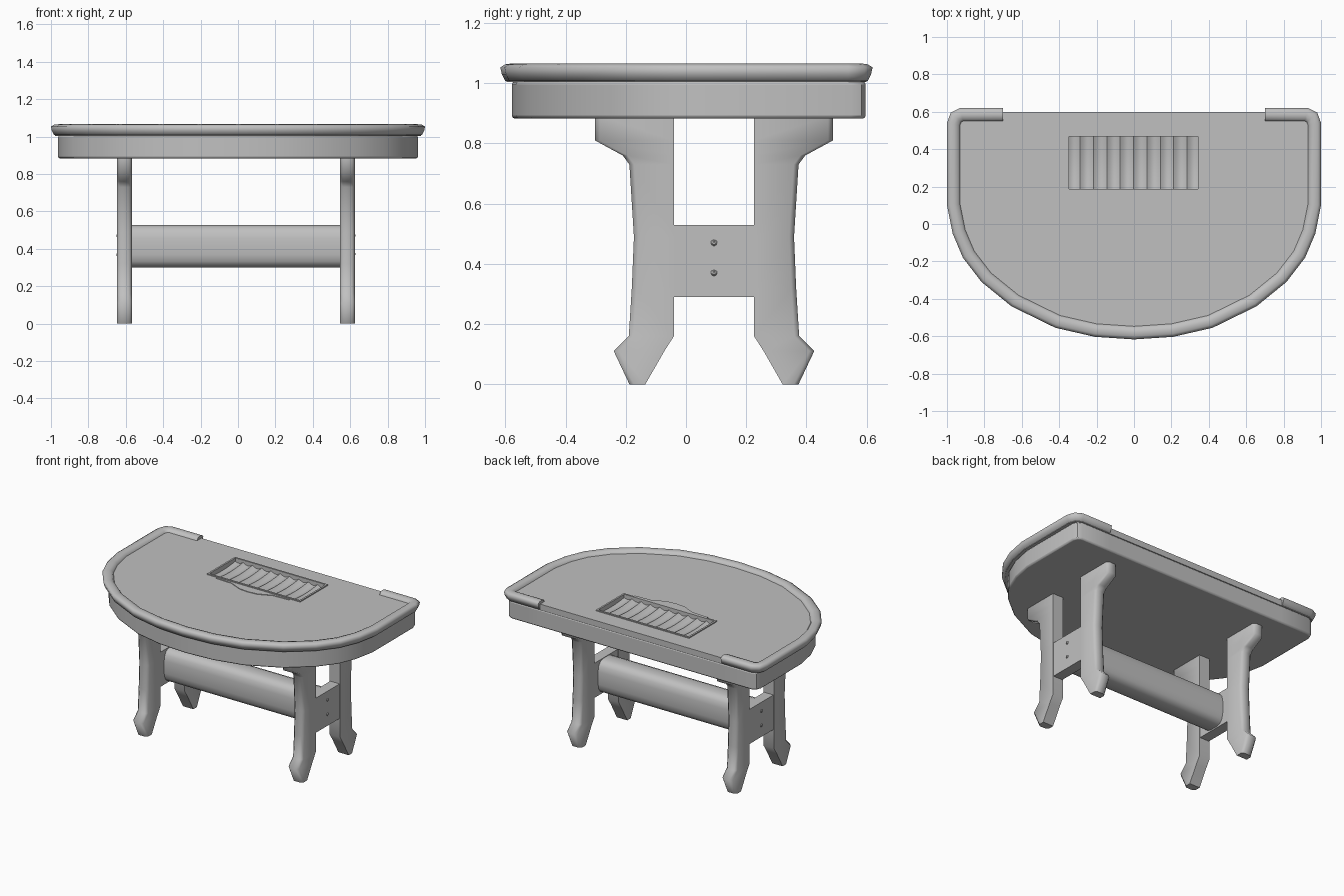
import bpy, bmesh, math
from mathutils import Vector

cube = bpy.data.objects.get("Cube")
if cube:
    bpy.data.objects.remove(cube, do_unlink=True)

SHADE = 0.53
grey = bpy.data.materials.new("plain grey")
grey.use_nodes = True
grey.diffuse_color = (SHADE, SHADE, SHADE, 1)
grey.node_tree.nodes["Principled BSDF"].inputs["Base Color"].default_value = (SHADE, SHADE, SHADE, 1)


def finish(name, bm, bevel=0, angle=40):
    """Turn a bmesh into an object, smooth below the angle, flat if it is zero."""
    bmesh.ops.recalc_face_normals(bm, faces=bm.faces)
    mesh = bpy.data.meshes.new(name)
    bm.to_mesh(mesh)
    bm.free()
    mesh.materials.append(grey)
    ob = bpy.data.objects.new(name, mesh)
    bpy.context.collection.objects.link(ob)
    if angle:
        bpy.ops.object.select_all(action='DESELECT')
        ob.select_set(True)
        bpy.context.view_layer.objects.active = ob
        bpy.ops.object.shade_smooth_by_angle(angle=math.radians(angle))
    if bevel:
        mod = ob.modifiers.new("rounding", 'BEVEL')
        mod.width = bevel
        mod.segments = 2
        mod.limit_method = 'ANGLE'
        mod.angle_limit = math.radians(50)
    return ob


def prism(name, points, direction, **opts):
    """Extrude a flat polygon of 3D points along a direction."""
    bm = bmesh.new()
    face = bm.faces.new([bm.verts.new(p) for p in points])
    new = bmesh.ops.extrude_face_region(bm, geom=[face])["geom"]
    verts = [v for v in new if isinstance(v, bmesh.types.BMVert)]
    bmesh.ops.translate(bm, verts=verts, vec=direction)
    return finish(name, bm, **opts)


def box(name, lo, hi, **opts):
    pts = [(lo[0], lo[1], lo[2]), (hi[0], lo[1], lo[2]),
           (hi[0], hi[1], lo[2]), (lo[0], hi[1], lo[2])]
    return prism(name, pts, (0, 0, hi[2] - lo[2]), **opts)


def loft(name, loops, **opts):
    """Skin a row of closed loops and cap both ends."""
    bm = bmesh.new()
    rings = [[bm.verts.new(p) for p in loop] for loop in loops]
    for a, b in zip(rings, rings[1:]):
        for i in range(len(a)):
            bm.faces.new((a[i - 1], a[i], b[i], b[i - 1]))
    bm.faces.new(rings[0])
    bm.faces.new(rings[-1])
    return finish(name, bm, **opts)


# Half-round table outline, running from the back left round the front
half = [(0.70, 0.62), (0.93, 0.62), (0.98, 0.595), (1.0, 0.54), (1.0, 0.1),
        (0.97, -0.05), (0.915, -0.18), (0.815, -0.31), (0.655, -0.44),
        (0.42, -0.555), (0.21, -0.603)]
outline = [Vector(p) for p in half + [(0, -0.617)] + [(-x, y) for x, y in reversed(half)]]


def inset(d):
    """Move the outline inwards by d, with mitred corners."""
    result = []
    for i, p in enumerate(outline):
        a = (p - outline[i - 1]).normalized()
        b = (outline[(i + 1) % len(outline)] - p).normalized()
        na, nb = Vector((a.y, -a.x)), Vector((b.y, -b.x))
        n = (na + nb).normalized()
        result.append(p + n * d / max(n.dot(na), 0.5))
    return result


# Padded rail, open at the back
section = [(0.05, 1.003), (0.016, 1.008), (0.005, 1.03), (0.0, 1.053),
           (0.016, 1.063), (0.038, 1.066), (0.06, 1.06), (0.073, 1.04), (0.073, 1.003)]
strips = [[(p.x, p.y, z) for p in inset(d)] for d, z in section]
loft("rail", list(zip(*strips)), angle=75)

# Skirt and playing surface
skirt_pts = [(p.x, p.y + (0.015 if p.y > 0.4 else 0), 0.883) for p in inset(0.038)]
prism("skirt", skirt_pts, (0, 0, 0.123), bevel=0.01)
TOP = 1.045
surface = prism("playing_surface", [(p.x, p.y, 1.004) for p in inset(0.021)],
                (0, 0, TOP - 1.004), angle=0)

# Recess for the tray
X0, X1, Y0, Y1 = -0.36, 0.355, 0.175, 0.48
cutter = box("tray_cutter", (X0, Y0, 0.98), (X1, Y1, 1.1), angle=0)
cutter.hide_render = True
cutter.hide_viewport = True
cut = surface.modifiers.new("tray recess", 'BOOLEAN')
cut.object = cutter
cut.solver = 'EXACT'

# Tray floor: a row of round grooves, dished from front to back
bm = bmesh.new()
GROOVES, STEPS, ROWS = 10, 8, 6
grid = []
for j in range(ROWS + 1):
    v = j / ROWS
    row = []
    for i in range(GROOVES * STEPS + 1):
        u = i / (GROOVES * STEPS)
        groove = abs(math.sin(math.pi * GROOVES * u))
        z = 1.037 - 0.014 * groove - 0.012 * math.sin(math.pi * v)
        row.append(bm.verts.new((X0 + u * (X1 - X0), Y0 + v * (Y1 - Y0), z)))
    grid.append(row)
for a, b in zip(grid, grid[1:]):
    for i in range(len(a) - 1):
        bm.faces.new((a[i], a[i + 1], b[i + 1], b[i]))
finish("tray_floor", bm)

# Tray frame
W = 0.012
for name, lo, hi in (("front", (X0, Y0), (X1, Y0 + W)), ("back", (X0, Y1 - W), (X1, Y1)),
                     ("right", (X0, Y0 + W), (X0 + W, Y1 - W)),
                     ("left", (X1 - W, Y0 + W), (X1, Y1 - W))):
    box("tray_frame_" + name, (*lo, 1.005), (*hi, 1.052))

# Thin lip in front of the tray
lip = [(0.28, 0.17), (0.28, 0.16), (0.16, 0.155), (0.07, 0.115)]
lip += [(0, 0.108)] + [(-x, y) for x, y in reversed(lip)]
prism("tray_lip", [(x, y, TOP - 0.002) for x, y in lip], (0, 0, 0.006))

# Legs: height, inner edge and outer edge, measured out from the stretcher line
MID, CENTRE = 0.093, -0.011
leg = [(0, 0.228, 0.281), (0.11, 0.165, 0.333), (0.16, 0.133, 0.283),
       (0.32, 0.133, 0.273), (0.49, 0.133, 0.266), (0.73, 0.133, 0.281),
       (0.76, 0.133, 0.303), (0.81, 0.133, 0.395), (0.89, 0.133, 0.395)]
C = 0.016
for side, sx in (("left", 1), ("right", -1)):
    x0, x1 = sorted((CENTRE + sx * 0.556, CENTRE + sx * 0.636))
    for end, sy in (("front", -1), ("back", 1)):
        loops = []
        for z, inner, outer in leg:
            ring = [(x0, inner), (x1, inner), (x1, outer - C),
                    (x1 - C, outer), (x0 + C, outer), (x0, outer - C)]
            loops.append([(x, MID + sy * d, z) for x, d in ring])
        loft(f"{end}_leg_{side}", loops, angle=60)

    # End plate between the legs, with two bolts
    box("end_plate_" + side, (x0 + 0.004, -0.045, 0.29), (x1 - 0.004, 0.23, 0.53))
    for n, z in (("upper", 0.47), ("lower", 0.37)):
        bm = bmesh.new()
        bmesh.ops.create_icosphere(bm, subdivisions=1, radius=0.013)
        bmesh.ops.translate(bm, verts=bm.verts, vec=(CENTRE + sx * 0.628, MID, z))
        finish(f"{n}_bolt_{side}", bm)

# Stretcher beam with a rounded cross-section
beam = []
for i in range(16):
    t = math.tau * (i + 0.5) / 16
    c, s = math.cos(t), math.sin(t)
    beam.append((CENTRE - 0.565, MID + 0.088 * math.copysign(abs(c) ** 0.6, c),
                 0.413 + 0.115 * math.copysign(abs(s) ** 0.6, s)))
prism("stretcher", beam, (1.13, 0, 0), angle=60)
